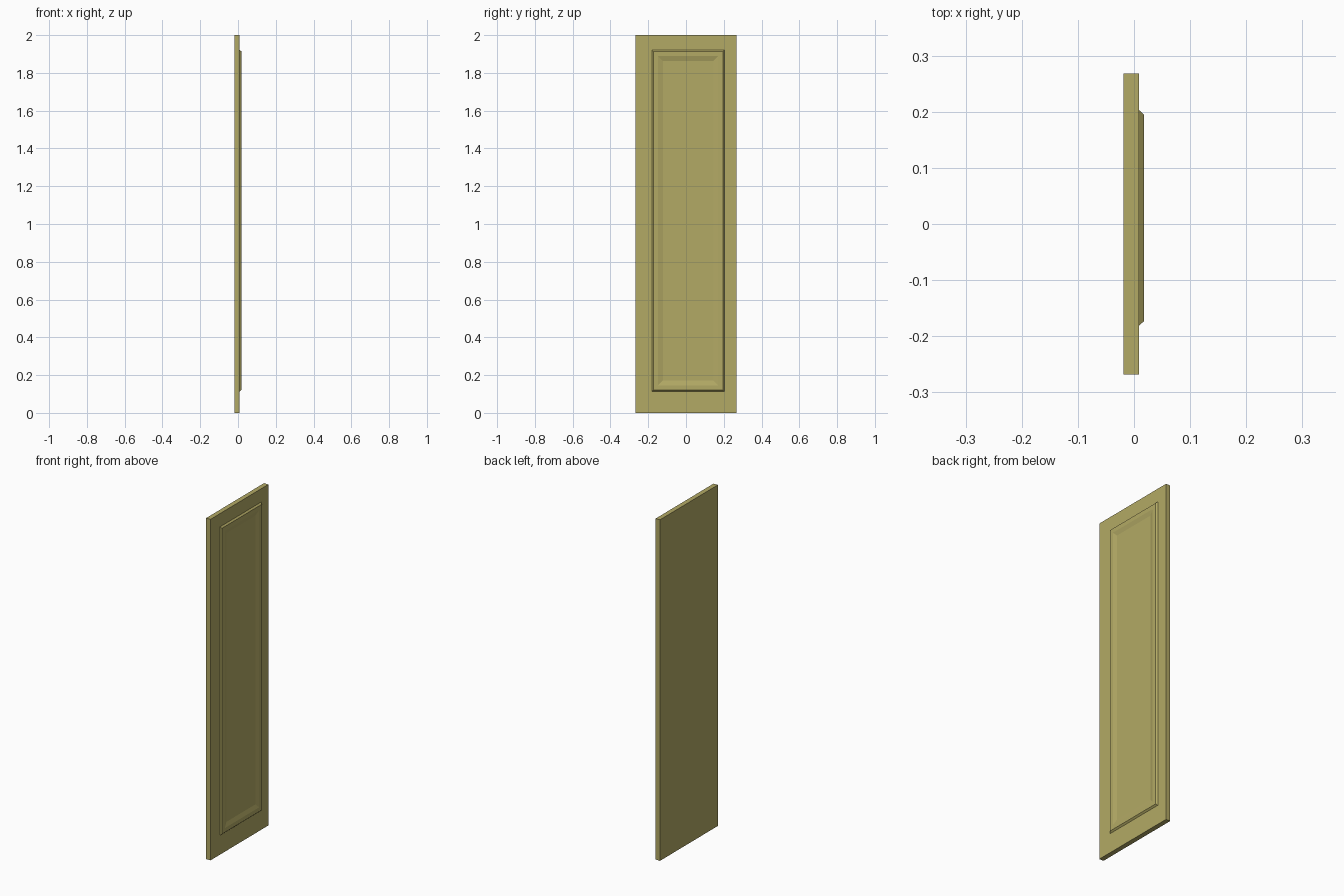
import bpy, bmesh

if "Cube" in bpy.data.objects:
    bpy.data.objects.remove(bpy.data.objects["Cube"])

wood = bpy.data.materials.new("olive_wood")
wood.diffuse_color = (0.45, 0.40, 0.13, 1)
wood.use_nodes = True
wood.node_tree.nodes["Principled BSDF"].inputs["Base Color"].default_value = wood.diffuse_color


def make_object(name, bm):
    bmesh.ops.recalc_face_normals(bm, faces=bm.faces)
    mesh = bpy.data.meshes.new(name)
    bm.to_mesh(mesh)
    bm.free()
    obj = bpy.data.objects.new(name, mesh)
    mesh.materials.append(wood)
    bpy.context.collection.objects.link(obj)
    return obj


def stacked_rings(name, y0, y1, z0, z1, profile):
    """Nested rectangles facing +x; profile holds (inset, x) pairs."""
    bm = bmesh.new()
    rings = []
    for d, x in profile:
        corners = [(y0 + d, z0 + d), (y1 - d, z0 + d), (y1 - d, z1 - d), (y0 + d, z1 - d)]
        rings.append([bm.verts.new((x, y, z)) for y, z in corners])
    for a, b in zip(rings, rings[1:]):
        for i in range(4):
            j = (i + 1) % 4
            bm.faces.new((a[i], a[j], b[j], b[i]))
    bm.faces.new(rings[0][::-1])
    bm.faces.new(rings[-1])
    return make_object(name, bm)


# flat door slab
stacked_rings("door_slab", -0.268, 0.268, 0.0, 2.0, [(0, -0.019), (0, 0.009)])

# raised moulding: chamfered outside, flat rim, slope down to a recessed field
stacked_rings("door_panel", -0.181, 0.203, 0.113, 1.922,
              [(0, 0.005), (0, 0.009), (0.008, 0.018), (0.033, 0.018), (0.058, 0.011)])
